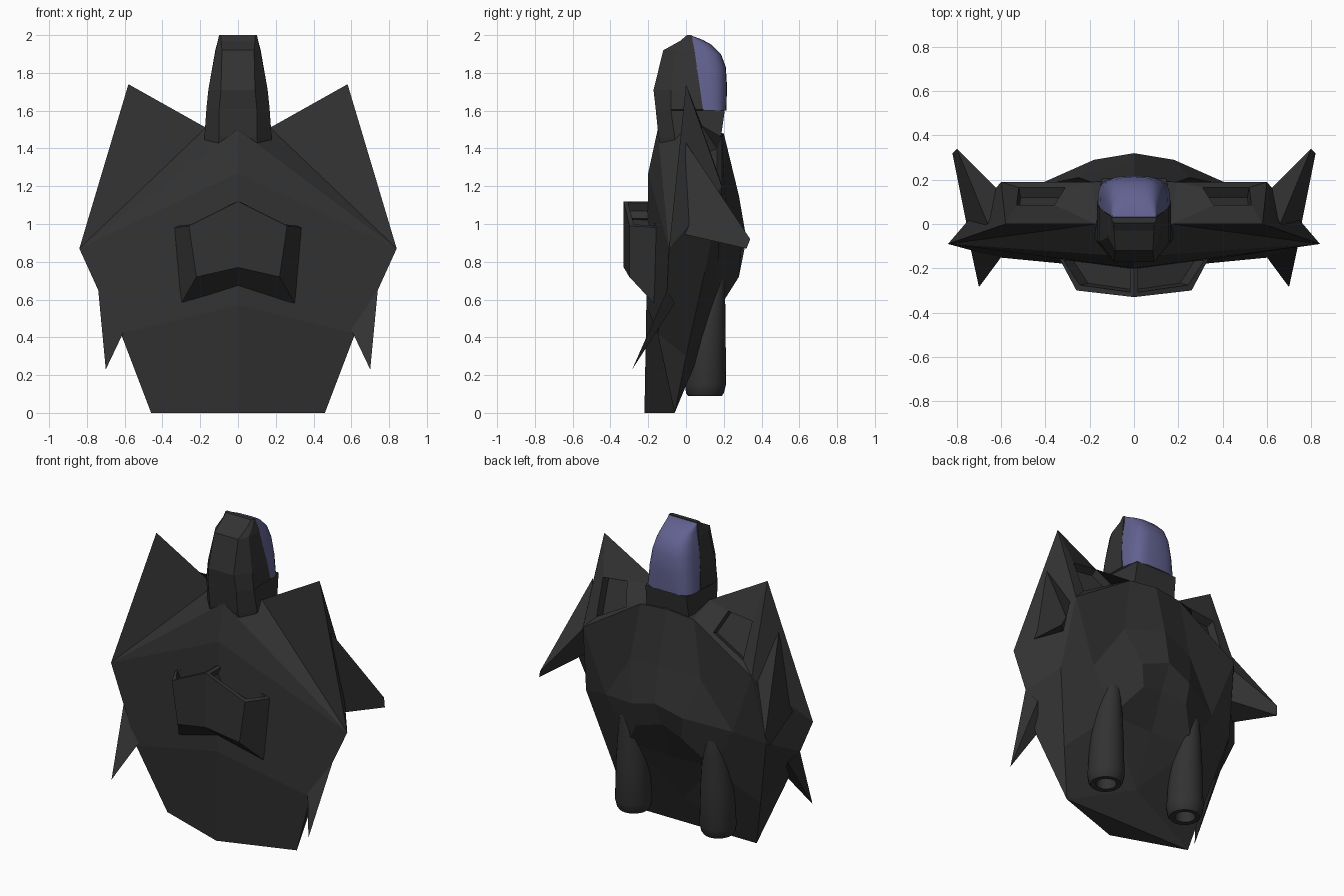
import bpy, bmesh, math

if "Cube" in bpy.data.objects:
    bpy.data.objects.remove(bpy.data.objects["Cube"])


def material(name, rgb):
    m = bpy.data.materials.new(name)
    m.diffuse_color = (*rgb, 1)
    m.use_nodes = True
    m.node_tree.nodes["Principled BSDF"].inputs["Base Color"].default_value = m.diffuse_color
    return m


HULL = material("dark_hull", (0.032, 0.032, 0.032))
GLASS = material("blue_glass", (0.12, 0.12, 0.28))


def finish(name, bm, mat, smooth=None):
    bmesh.ops.recalc_face_normals(bm, faces=bm.faces[:])
    me = bpy.data.meshes.new(name)
    bm.to_mesh(me)
    bm.free()
    me.materials.append(mat)
    ob = bpy.data.objects.new(name, me)
    bpy.context.collection.objects.link(ob)
    if smooth:
        bpy.ops.object.select_all(action='DESELECT')
        ob.select_set(True)
        bpy.context.view_layer.objects.active = ob
        bpy.ops.object.shade_smooth_by_angle(angle=math.radians(smooth))
    return ob


def mirrored(name, pts, faces, hole=None, inset=0.0, depth=0.08):
    """Right half from named points; optional recess in one face; mirrored over x."""
    bm = bmesh.new()
    v = {k: bm.verts.new(p) for k, p in pts.items()}
    made = [bm.faces.new([v[k] for k in f.split()]) for f in faces]
    bmesh.ops.recalc_face_normals(bm, faces=bm.faces[:])
    if hole is not None:
        f = made[hole]
        if inset:
            bmesh.ops.inset_individual(bm, faces=[f], thickness=inset, depth=0)
        bmesh.ops.inset_individual(bm, faces=[f], thickness=0.002, depth=-depth)
    dup = bmesh.ops.duplicate(bm, geom=bm.verts[:] + bm.edges[:] + bm.faces[:])["geom"]
    for e in dup:
        if isinstance(e, bmesh.types.BMVert):
            e.co.x = -e.co.x
    bmesh.ops.remove_doubles(bm, verts=bm.verts[:], dist=0.0005)
    return finish(name, bm, HULL)


def loft(name, rings, mat, smooth=None):
    bm = bmesh.new()
    rows = [[bm.verts.new(p) for p in r] for r in rings]
    n = len(rows[0])
    for a, b in zip(rows, rows[1:]):
        for i in range(n):
            j = (i + 1) % n
            bm.faces.new((a[i], a[j], b[j], b[i]))
    bm.faces.new(rows[0])
    bm.faces.new(rows[-1])
    return finish(name, bm, mat, smooth)


# Main body with swept wings: belly, wing edge, humped back, intake corners (a-d)
body = {
    "A": (0, -.15, 1.5), "B": (0, -.2, 1.27), "C": (0, -.21, .57), "E": (0, -.22, 0),
    "W": (.84, -.09, .87), "T": (.58, 0, 1.74), "N": (.17, 0, 1.51),
    "G": (.74, -.1, .65), "D": (.62, -.15, .42), "F": (.46, -.06, 0), "E2": (0, -.06, 0),
    "L0": (.19, .19, 1.46), "L1": (.6, .19, 1.2), "K0": (0, .2, 1.48), "K1": (0, .28, 1.15),
    "K2": (0, .32, .92), "K3": (0, .25, .76), "K4": (0, .16, .52), "K5": (0, .02, .2),
    "P1": (.25, .21, 1.1), "P2": (.18, .29, .86), "P3": (.16, .28, .72),
    "M": (.45, .17, .8), "Q": (.3, .16, .53), "S": (.64, .1, .75), "R": (.53, 0, .3),
    "a": (.31, .165, 1.4), "b": (.52, .165, 1.28), "c": (.53, .085, 1.5), "d": (.36, .085, 1.52),
}
mirrored("body", body, [
    "a b c d", "N T c d", "T L1 b c", "L1 L0 a b", "L0 N d a",
    "A N W", "N T W", "A W B", "B W G D C", "C D F E",
    "T W L1", "L1 W G S", "S G D R", "R D F", "A N L0 K0",
    "K0 L0 P1 K1", "L0 L1 M P1", "P1 M P2", "K1 P1 P2 K2", "K2 P2 P3 K3",
    "P2 M Q P3", "K3 P3 Q K4", "M L1 S", "M S R Q", "K4 Q K5",
    "Q R F K5", "K5 F E2", "E F E2"], hole=0, depth=.05)

# Belly scoop with two upward intakes
mirrored("belly_scoop", {
    "a": (0, -.33, 1.12), "b": (.26, -.3, .99), "c": (.34, -.15, .98), "d": (0, -.15, 1.12),
    "e": (0, -.33, .77), "f": (.22, -.3, .72), "g": (.3, -.17, .58), "h": (0, -.19, .66)},
    ["a b c d", "a b f e", "b c g f", "e f g h"], hole=0, inset=.03, depth=.09)

# Fins
mirrored("upper_fins", {
    "a": (.66, 0, 1.43), "b": (.6, .14, 1.2), "c": (.75, -.03, .95), "e": (.62, .1, 1.0),
    "t": (.8, .34, .92), "u": (.82, .32, .87)},
    ["a t b", "a c u t", "b t u e", "e u c", "a b e c"])
mirrored("lower_fins", {
    "a": (.74, -.1, .65), "b": (.6, -.15, .44), "c": (.68, -.06, .58), "t": (.7, -.285, .23)},
    ["a b t", "b c t", "c a t", "a c b"])

# Nose and neck: z, then front, side and back corners as (half width, y)
nose = [
    (2.0, (.09, .005), (.1, .015), (.1, .03)),
    (1.97, (.09, -.03), (.105, .0), (.107, .035)),
    (1.92, (.085, -.12), (.118, -.06), (.12, .045)),
    (1.71, (.09, -.172), (.157, -.08), (.157, .075)),
    (1.605, (.1, -.16), (.168, -.08), (.168, .09)),
    (1.6, (.1, -.16), (.168, -.08), (.145, .205)),
    (1.46, (.1, -.145), (.178, -.06), (.15, .185)),
    (1.36, (.11, -.12), (.172, -.05), (.14, .17)),
    (1.2, (.1, -.08), (.15, 0), (.1, .15)),
]
loft("nose", [[(x, y, z) for x, y in c] + [(-x, y, z) for x, y in reversed(c)]
              for z, *c in nose], HULL)

# Canopy: z, half width, base y, height
canopy = [(1.995, .1, .03, .005), (1.975, .102, .033, .055), (1.95, .106, .037, .097),
          (1.9, .12, .045, .14), (1.83, .136, .055, .156), (1.73, .152, .07, .147),
          (1.6, .164, .09, .124)]


def arch(z, w, yb, h, n=14):
    pts = []
    for i in range(n + 1):
        t = math.pi * i / n
        c, s = math.cos(t), max(math.sin(t), 0)
        pts.append((w * math.copysign(abs(c) ** .6, c), yb + h * s ** .6, z))
    return pts


loft("canopy", [arch(*r) for r in canopy], GLASS, 50)

# Engines with hollow nozzles: z, centre y, radius
engine = [(.17, .105, .055), (.09, .105, .06), (.09, .1, .09), (.105, .1, .1),
          (.15, .103, .109), (.4, .112, .098), (.55, .128, .08), (.68, .15, .057),
          (.76, .165, .036), (.81, .175, .01)]
for side, x0 in (("right", .3), ("left", -.3)):
    loft("engine_" + side, [
        [(x0 + r * math.cos(math.tau * i / 24), y + r * math.sin(math.tau * i / 24), z)
         for i in range(24)] for z, y, r in engine], HULL, 35)
